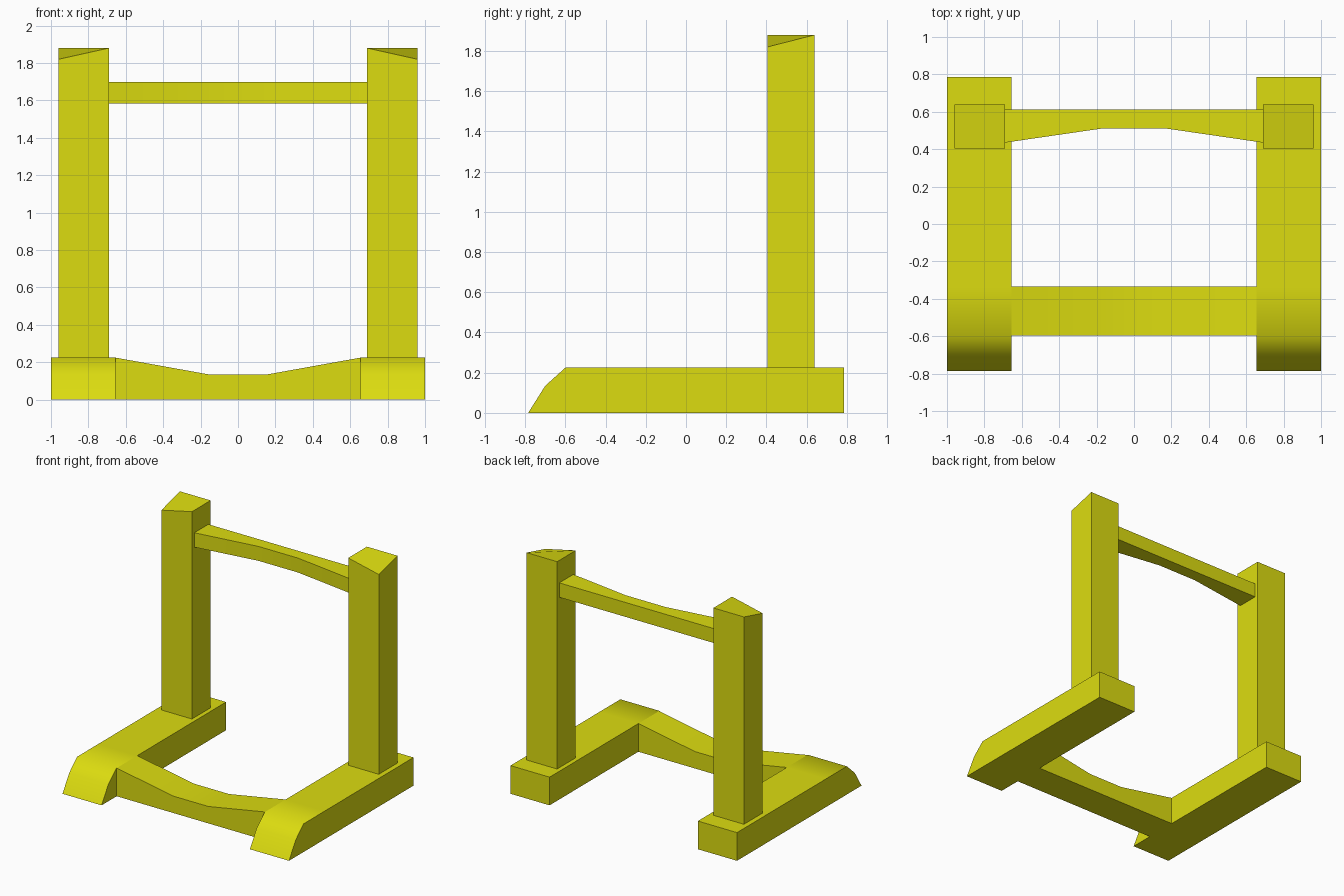
import bpy, bmesh, math

if "Cube" in bpy.data.objects:
    bpy.data.objects.remove(bpy.data.objects["Cube"])

mat = bpy.data.materials.new("yellow")
mat.diffuse_color = (0.72, 0.72, 0.005, 1)
mat.use_nodes = True
mat.node_tree.nodes["Principled BSDF"].inputs["Base Color"].default_value = mat.diffuse_color


def prism(name, profile, to_xyz, a, b, caps=True, mirror=False):
    """Extrude a 2D profile from a to b; to_xyz places (u, v, depth) in space."""
    bm = bmesh.new()
    lo = [bm.verts.new(to_xyz(u, v, a)) for u, v in profile]
    hi = [bm.verts.new(to_xyz(u, v, b)) for u, v in profile]
    n = len(profile)
    for i in range(n):
        j = (i + 1) % n
        bm.faces.new((lo[i], lo[j], hi[j], hi[i]))
    if caps:
        bm.faces.new(lo[::-1])
        bm.faces.new(hi)
        bmesh.ops.recalc_face_normals(bm, faces=bm.faces)
    return finish(name, bm, mirror)


def finish(name, bm, mirror):
    me = bpy.data.meshes.new(name)
    bm.to_mesh(me)
    bm.free()
    me.materials.append(mat)
    ob = bpy.data.objects.new(name, me)
    bpy.context.collection.objects.link(ob)
    bpy.ops.object.select_all(action='DESELECT')
    ob.select_set(True)
    bpy.context.view_layer.objects.active = ob
    bpy.ops.object.shade_smooth_by_angle(angle=math.radians(45))
    if mirror:
        ob.modifiers.new("Mirror", 'MIRROR').use_mirror_merge = False
    return ob


# Side feet with a chamfered toe
prism("side_foot",
      [(-0.785, 0), (0.785, 0), (0.785, 0.225), (-0.335, 0.225),
       (-0.6, 0.225), (-0.7, 0.135)],
      lambda u, v, d: (d, u, v), 0.655, 1.0, mirror=True)

# Front crossbar, dipped in the middle
prism("front_crossbar",
      [(-0.655, 0), (0.655, 0), (0.655, 0.225), (0.155, 0.135),
       (-0.155, 0.135), (-0.655, 0.225)],
      lambda u, v, d: (u, d, v), -0.595, -0.335)

# Upper rear rail, thinned in the middle
prism("rear_rail",
      [(-0.69, 0.435), (-0.175, 0.51), (0.175, 0.51), (0.69, 0.435),
       (0.69, 0.612), (-0.69, 0.612)],
      lambda u, v, d: (u, v, d), 1.585, 1.7)

# Uprights: the outer front top corner is lowered
bm = bmesh.new()
bmesh.ops.create_cube(bm, size=1)
for v in bm.verts:
    outer, back, top = v.co.x > 0, v.co.y > 0, v.co.z > 0
    z = (1.82 if outer and not back else 1.88) if top else 0.225
    v.co = (0.96 if outer else 0.69, 0.64 if back else 0.405, z)
finish("upright", bm, True)
